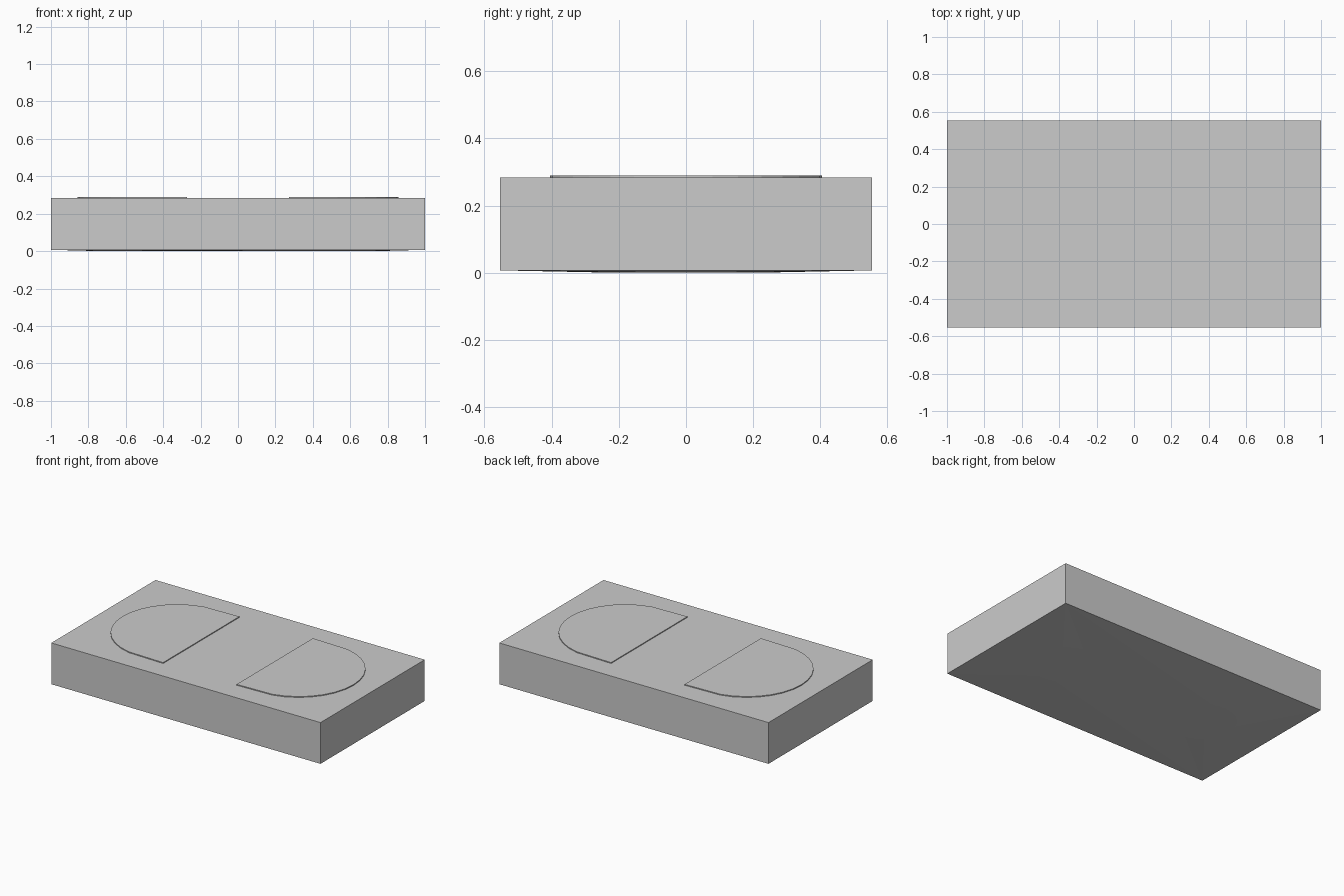
import bpy, bmesh
from math import sin, cos, pi

if "Cube" in bpy.data.objects:
    bpy.data.objects.remove(bpy.data.objects["Cube"])

HX, HY = 1.0, 0.553          # half length, half width
Z_EDGE, Z_TOP, Z_PAD = 0.007, 0.284, 0.29
FOOT_X, FOOT_R, SEG = 0.53, 0.21, 32


def finish(name, bm):
    bmesh.ops.recalc_face_normals(bm, faces=bm.faces)
    mesh = bpy.data.meshes.new(name)
    bm.to_mesh(mesh)
    bm.free()
    obj = bpy.data.objects.new(name, mesh)
    bpy.context.collection.objects.link(obj)
    return obj


# Slab body with a faintly hipped underside ending in two round flats
bm = bmesh.new()
signs = [(-1, -1), (1, -1), (1, 1), (-1, 1)]
low = [bm.verts.new((HX * x, HY * y, Z_EDGE)) for x, y in signs]
high = [bm.verts.new((HX * x, HY * y, Z_TOP)) for x, y in signs]
bm.faces.new(high)
for i in range(4):
    j = (i + 1) % 4
    bm.faces.new((low[i], low[j], high[j], high[i]))


def foot_ring(side):
    return [bm.verts.new((side * FOOT_X + FOOT_R * cos(2 * pi * i / SEG),
                          FOOT_R * sin(2 * pi * i / SEG), 0)) for i in range(SEG)]


def arc(ring, start, end):
    step = 1 if end > start else -1
    return [ring[i % SEG] for i in range(start, end + step, step)]


left, right = foot_ring(-1), foot_ring(1)
e, h = SEG // 8, SEG // 2
bm.faces.new(left)
bm.faces.new(right)
slopes = [
    [low[0], low[1]] + arc(right, -e, -h) + arc(left, 0, -h + e),
    [low[1], low[2]] + arc(right, e, -e),
    [low[2], low[3]] + arc(left, h - e, 0) + arc(right, h, e),
    [low[3], low[0]] + arc(left, h + e, h - e),
]
faces = [bm.faces.new(f) for f in slopes]
bmesh.ops.triangulate(bm, faces=faces)
finish("slab_body", bm)


# Thin raised D-shaped pads on the top, mirrored left and right
def d_pad(name, side):
    r, cx, inner = 0.405, 0.453, 0.273
    pts = [(inner, -r)]
    pts += [(cx + r * cos(a), r * sin(a))
            for a in (-pi / 2 + pi * i / 16 for i in range(1, 16))]
    pts.append((inner, r))
    bm = bmesh.new()
    base = bm.faces.new([bm.verts.new((side * x, y, Z_TOP - 0.001)) for x, y in pts])
    ext = bmesh.ops.extrude_face_region(bm, geom=[base], use_keep_orig=True)
    top = [v for v in ext["geom"] if isinstance(v, bmesh.types.BMVert)]
    for v in top:
        v.co.z = Z_PAD
    finish(name, bm)


d_pad("left_pad", -1)
d_pad("right_pad", 1)
